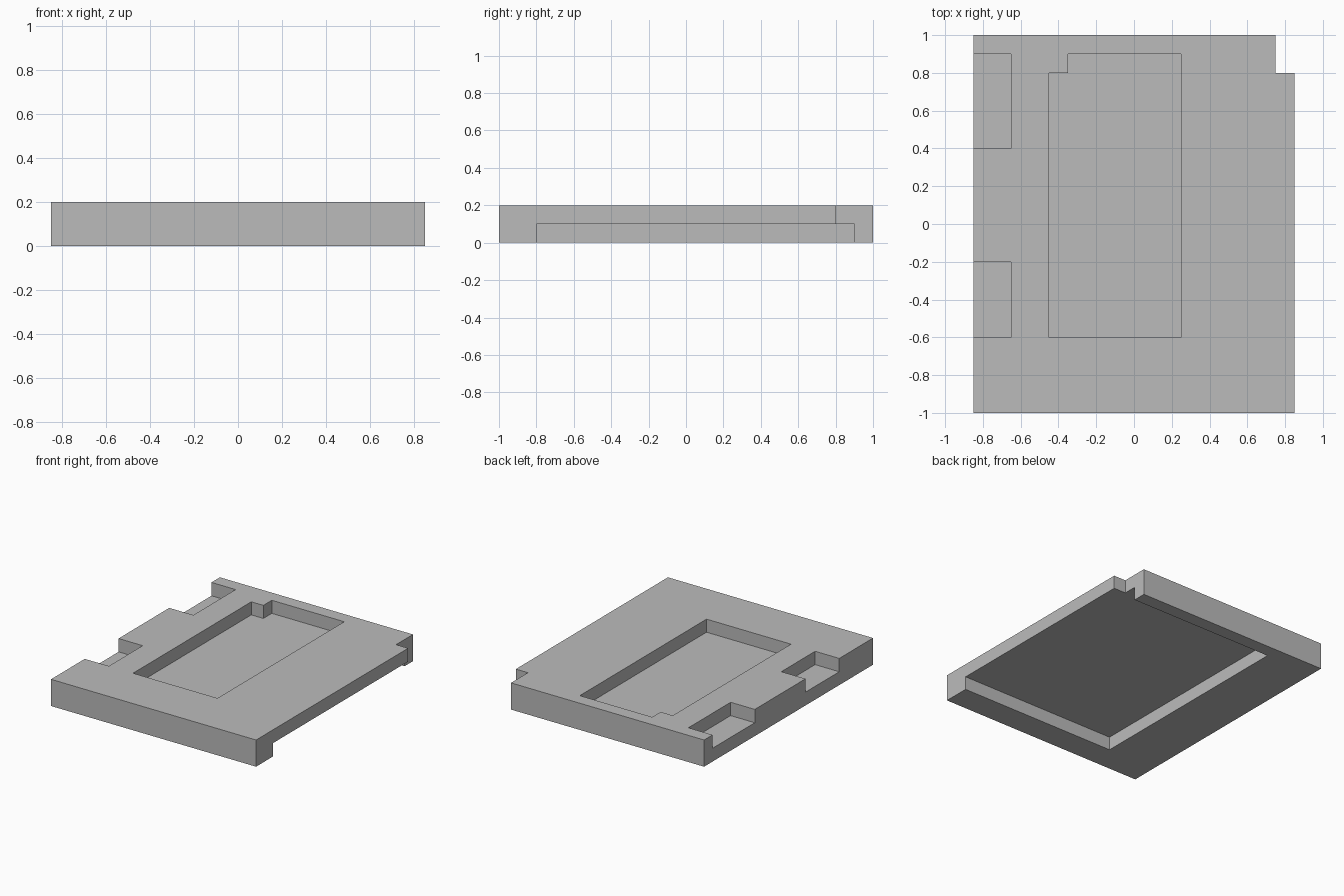
import bpy
import bmesh

cube = bpy.data.objects.get("Cube")
if cube:
    bpy.data.objects.remove(cube, do_unlink=True)

# Plain grey material
grey = bpy.data.materials.new("plain_grey")
grey.use_nodes = True
colour = (0.5, 0.5, 0.5, 1)
grey.diffuse_color = colour
grey.node_tree.nodes["Principled BSDF"].inputs["Base Color"].default_value = colour


def prism(name, outline, low, high):
    """Extrude a flat outline from low to high."""
    bm = bmesh.new()
    base = bm.faces.new([bm.verts.new((x, y, low)) for x, y in outline])
    top = bmesh.ops.extrude_face_region(bm, geom=[base])["geom"]
    verts = [g for g in top if isinstance(g, bmesh.types.BMVert)]
    bmesh.ops.translate(bm, verts=verts, vec=(0, 0, high - low))
    bmesh.ops.recalc_face_normals(bm, faces=bm.faces)
    mesh = bpy.data.meshes.new(name)
    bm.to_mesh(mesh)
    bm.free()
    mesh.materials.append(grey)
    obj = bpy.data.objects.new(name, mesh)
    bpy.context.collection.objects.link(obj)
    return obj


def rect(x0, x1, y0, y1):
    return [(x0, y0), (x1, y0), (x1, y1), (x0, y1)]


def cut(target, cutter):
    """Subtract the cutter and discard it."""
    mod = target.modifiers.new("cut", "BOOLEAN")
    mod.operation = "DIFFERENCE"
    mod.solver = "EXACT"
    mod.object = cutter
    bpy.context.view_layer.objects.active = target
    bpy.ops.object.modifier_apply(modifier=mod.name)
    bpy.data.objects.remove(cutter, do_unlink=True)


# Plate with one notched back corner
plate = prism("plate", [(-0.85, -1), (0.85, -1), (0.85, 0.8),
                        (0.75, 0.8), (0.75, 1), (-0.85, 1)], 0, 0.2)

# Underside recess, open along one side
cut(plate, prism("underside_recess", rect(-0.45, 1, -0.8, 0.9), -0.1, 0.1))

# Top pocket with a small square corner left standing; thin floor remains
pocket = [(-0.45, -0.6), (0.25, -0.6), (0.25, 0.9),
          (-0.35, 0.9), (-0.35, 0.8), (-0.45, 0.8)]
cut(plate, prism("top_pocket", pocket, 0.102, 0.3))

# Two half-depth side notches
for y0, y1 in ((-0.6, -0.2), (0.4, 0.9)):
    cut(plate, prism("side_notch", rect(-1, -0.65, y0, y1), 0.1, 0.3))
